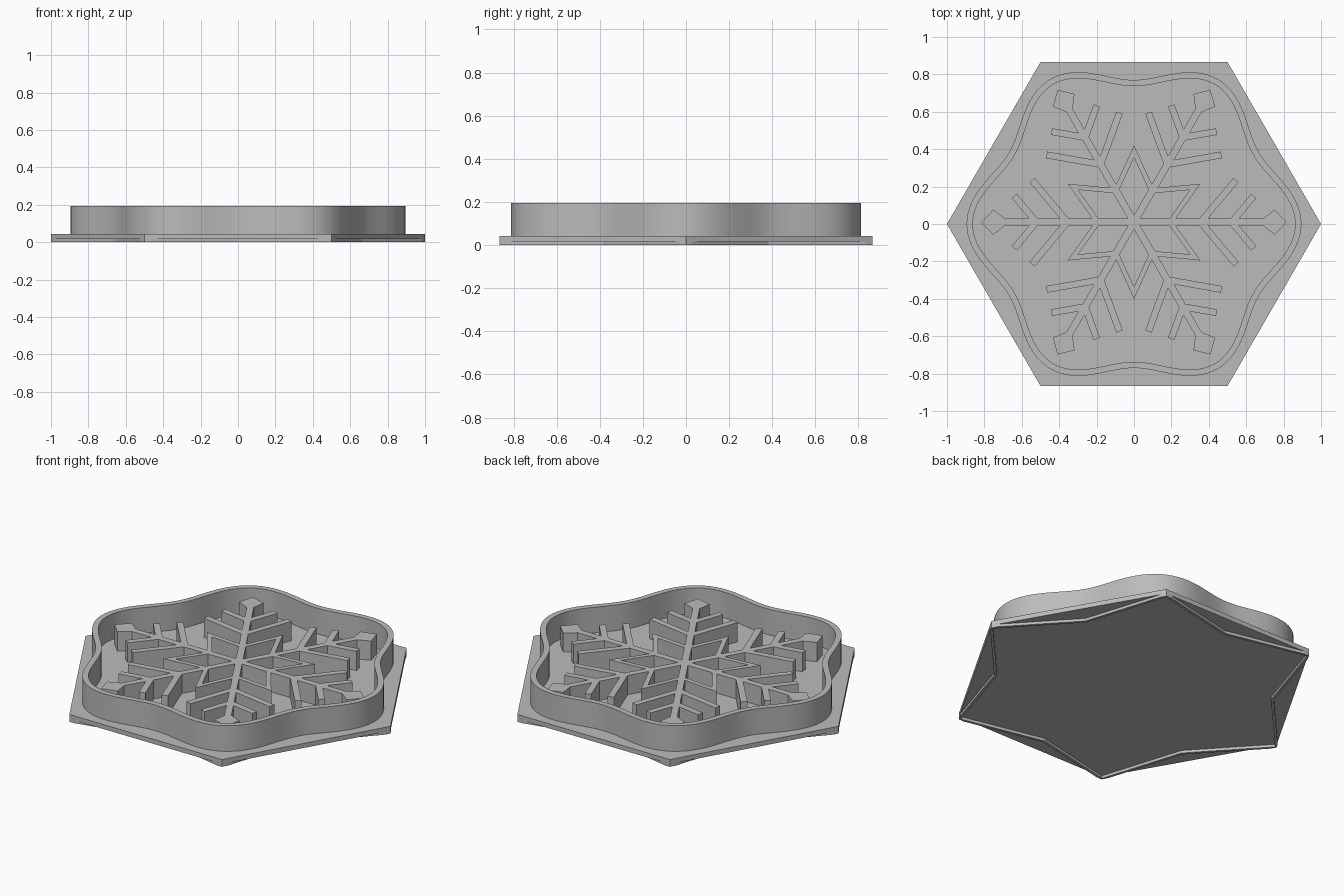
import bpy
import bmesh
from math import sin, cos, pi, radians
from mathutils import Vector, Matrix

cube = bpy.data.objects.get("Cube")
if cube:
    bpy.data.objects.remove(cube, do_unlink=True)

GREY = (0.5, 0.5, 0.5, 1)
grey = bpy.data.materials.new("plain grey")
grey.use_nodes = True
grey.diffuse_color = GREY
grey.node_tree.nodes["Principled BSDF"].inputs["Base Color"].default_value = GREY

SIXTH = pi / 3


def polar(r, a):
    return Vector((r * cos(a), r * sin(a)))


def six_times(points, start=0.0):
    """Repeat a list of 2D points around the centre."""
    return [Matrix.Rotation(start + k * SIXTH, 2) @ Vector(p)
            for k in range(6) for p in points]


def prism(name, loops, z0, z1, y=0.0, smooth=False):
    """Extrude flat outlines; inner outlines become holes."""
    curve = bpy.data.curves.new(name, 'CURVE')
    curve.dimensions = '2D'
    curve.fill_mode = 'BOTH'
    curve.extrude = (z1 - z0) / 2
    for loop in loops:
        spline = curve.splines.new('POLY')
        spline.points.add(len(loop) - 1)
        for point, p in zip(spline.points, loop):
            point.co = (p[0], p[1], 0, 1)
        spline.use_cyclic_u = True
    ob = bpy.data.objects.new(name, curve)
    ob.location = (0, y, (z0 + z1) / 2)
    bpy.context.collection.objects.link(ob)
    bpy.ops.object.select_all(action='DESELECT')
    ob.select_set(True)
    bpy.context.view_layer.objects.active = ob
    bpy.ops.object.convert(target='MESH')
    ob = bpy.context.view_layer.objects.active
    bm = bmesh.new()
    bm.from_mesh(ob.data)
    bmesh.ops.remove_doubles(bm, verts=bm.verts, dist=1e-5)
    bmesh.ops.recalc_face_normals(bm, faces=bm.faces)
    for f in bm.faces:
        f.smooth = False
    bm.to_mesh(ob.data)
    bm.free()
    ob.data.materials.clear()
    ob.data.materials.append(grey)
    if smooth:
        bpy.ops.object.shade_smooth_by_angle(angle=radians(30))
    return ob


# Hexagonal base plate
FOOT, FLOOR = 0.016, 0.043
prism("base_plate", [six_times([(1, 0)])], FOOT, FLOOR)

# Thin star-shaped rib under the plate, clipped at the hexagon corners
corner, following = polar(1, 0), polar(1, SIXTH)
rib_outer = six_times([corner, corner.lerp(following, 0.035), polar(0.763, SIXTH / 2),
                       corner.lerp(following, 0.965)])
rib_inner = six_times([(0.989, 0), polar(0.747, SIXTH / 2)])
prism("underside_rib", [rib_outer, rib_inner], 0, FOOT)

# Wavy six-lobed wall, with the inner outline offset along the normal
STEPS, THICK = 192, 0.033
outer = [polar(0.8325 + 0.0625 * cos(6 * a), a)
         for a in (2 * pi * i / STEPS for i in range(STEPS))]
inner = []
for i, p in enumerate(outer):
    t = (outer[(i + 1) % STEPS] - outer[i - 1]).normalized()
    inner.append(p + THICK * Vector((-t.y, t.x)))
prism("wavy_wall", [outer, inner], FLOOR, 0.195, smooth=True)

# Snowflake: one half arm along +x, mirrored, then repeated
HALF, SLANT = 0.019, radians(50)
along = polar(1, SLANT)
across = polar(0.018, SLANT + pi / 2)
half_arm = [polar(0.41, SIXTH / 2), Vector((0.223, HALF))]
for tip in (Vector((0.545, 0.225)), Vector((0.64, 0.14))):
    near, far = tip + across, tip - across
    half_arm += [near - along * ((near.y - HALF) / along.y), near, far,
                 far - along * ((far.y - HALF) / along.y)]
half_arm += [Vector((0.69, HALF)), Vector((0.752, 0.067))]
mirrored = [Vector((p.x, -p.y)) for p in half_arm]
arm = mirrored + [Vector((0.817, 0))] + half_arm[:0:-1]

# Six rhombus openings between the arms
rhombus = [(0.038, 0), (0.175, 0.078), (0.345, 0), (0.175, -0.078)]
holes = six_times(rhombus, SIXTH / 2)
prism("snowflake", [six_times(arm)] + [holes[i:i + 4] for i in range(0, 24, 4)],
      FLOOR, 0.157, y=0.01)
